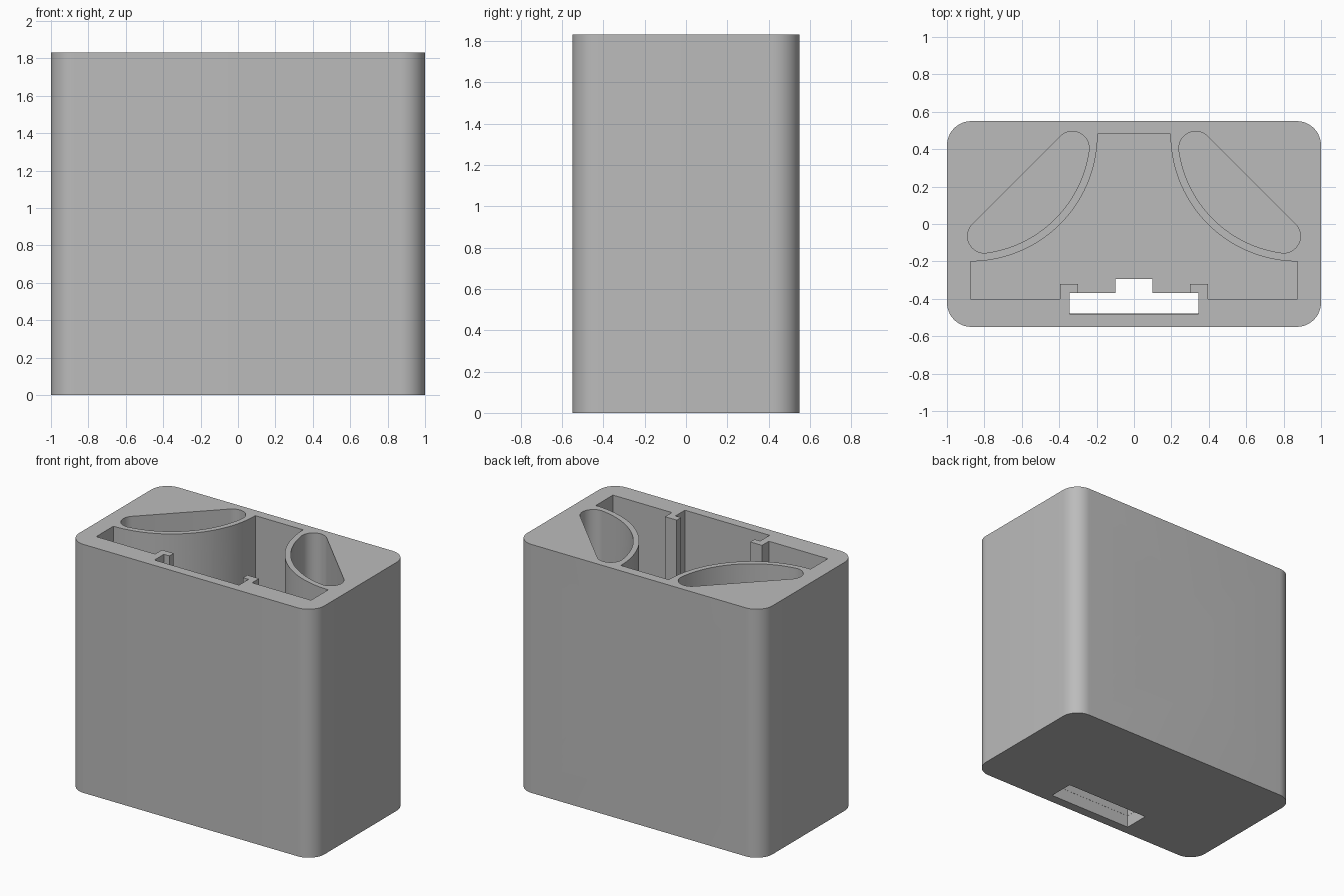
import bpy, bmesh, math
from mathutils import Matrix, Vector

cube = bpy.data.objects.get("Cube")
if cube:
    bpy.data.objects.remove(cube, do_unlink=True)

HEIGHT = 1.83
FLOOR = 0.15
LEDGE = 0.09

grey = bpy.data.materials.new("plain grey")
grey.use_nodes = True
grey.diffuse_color = (0.5, 0.5, 0.5, 1)
grey.node_tree.nodes["Principled BSDF"].inputs["Base Color"].default_value = grey.diffuse_color


def arc(cx, cy, r, a, b, n=16):
    """Points on an arc from angle a to angle b in degrees."""
    angles = [math.radians(a + (b - a) * i / n) for i in range(n + 1)]
    return [(cx + r * math.cos(t), cy + r * math.sin(t)) for t in angles]


def mirror(points):
    return [(-x, y) for x, y in reversed(points)]


def prism(name, outline, low, high, matrix=None):
    """Extrude a closed outline from low to high, then place it."""
    bm = bmesh.new()
    base = bm.faces.new([bm.verts.new((x, y, low)) for x, y in outline])
    up = bmesh.ops.extrude_face_region(bm, geom=[base])["geom"]
    bmesh.ops.translate(bm, vec=(0, 0, high - low),
                        verts=[v for v in up if isinstance(v, bmesh.types.BMVert)])
    if matrix:
        bm.transform(matrix)
    bmesh.ops.recalc_face_normals(bm, faces=bm.faces)
    mesh = bpy.data.meshes.new(name)
    bm.to_mesh(mesh)
    bm.free()
    mesh.materials.append(grey)
    ob = bpy.data.objects.new(name, mesh)
    bpy.context.collection.objects.link(ob)
    return ob


def facing(direction):
    """Outline x runs sideways, outline y runs up, extrusion runs along direction."""
    d = Vector(direction).normalized()
    side = Vector((0, 0, 1)).cross(d)
    return Matrix((side, (0, 0, 1), d)).transposed().to_4x4()


# Outer block with rounded upright corners
R = 0.13
block = []
for sx, sy, start in ((1, 1, 0), (-1, 1, 90), (-1, -1, 180), (1, -1, 270)):
    block += arc(sx * (1 - R), sy * (0.55 - R), R, start, start + 90, 12)
body = prism("holder_body", block, 0, HEIGHT)
cutters = []

# Main cavity with guide rails at the front and curved side walls
CX, CY = 0.875, 0.48
half = [(0.345, -0.48), (0.345, -0.37), (0.3, -0.37), (0.3, -0.32), (0.395, -0.32),
        (0.395, -0.4), (CX, -0.4)] + arc(CX, CY, 0.68, 270, 180, 40)
cutters.append(prism("cavity_cutter", half + mirror(half), FLOOR, 2))

# Stepped slot through the floor
step = [(0.344, -0.479), (0.344, -0.37), (0.1, -0.37), (0.1, -0.295)]
cutters.append(prism("upper_slot_cutter", step + mirror(step), LEDGE - 0.02, FLOOR + 0.03))
slot = [(0.345, -0.48), (0.345, -0.29)]
cutters.append(prism("lower_slot_cutter", slot + mirror(slot), -0.1, LEDGE))

# Side pockets, each opening into the cavity through a tall rounded window
pocket = (arc(-0.33, 0.405, 0.09, -7.8, 135) + arc(-0.8, -0.065, 0.09, 135, 277.8)
          + arc(-CX, CY, 0.64, -82.2, -7.8, 40)[1:-1])
window = arc(0, 1.38, 0.325, 0, 180, 24) + arc(0, 0.82, 0.325, 180, 360, 24)
for side, outline in (("right", pocket), ("left", mirror(pocket))):
    s = -1 if side == "right" else 1
    cutters.append(prism(side + "_pocket_cutter", outline, FLOOR, 2))
    place = Matrix.Translation((s * CX, CY, 0)) @ facing((-s, -1, 0))
    cutters.append(prism(side + "_window_cutter", window, 0.42, 0.73, place))

# Keyhole through the back wall
neck = math.degrees(math.acos(0.11 / 0.18))
keyhole = ([(-0.11, 0.56), (0.11, 0.56)] + arc(0, 0.88, 0.18, -neck, 0, 10)
           + arc(0, 1.165, 0.18, 0, 180, 24) + arc(0, 0.88, 0.18, 180, 180 + neck, 10))
cutters.append(prism("keyhole_cutter", keyhole, 0.44, 0.6, facing((0, 1, 0))))

# Two columns of small dimples beside the keyhole
for x in (-0.245, 0.245):
    for i in range(5):
        dot = arc(x, 0.57 + 0.152 * i, 0.019, 0, 330, 11)
        cutters.append(prism("dimple_cutter", dot, 0.52, 0.6, facing((0, 1, 0))))

# Cut everything out of the block
bpy.ops.object.select_all(action='DESELECT')
bpy.context.view_layer.objects.active = body
body.select_set(True)
for cutter in cutters:
    cutter.hide_render = True
    mod = body.modifiers.new(cutter.name, 'BOOLEAN')
    mod.operation = 'DIFFERENCE'
    mod.solver = 'EXACT'
    mod.object = cutter
    bpy.ops.object.modifier_apply(modifier=mod.name)
    bpy.data.objects.remove(cutter, do_unlink=True)
bpy.ops.object.shade_smooth_by_angle(angle=math.radians(30))
